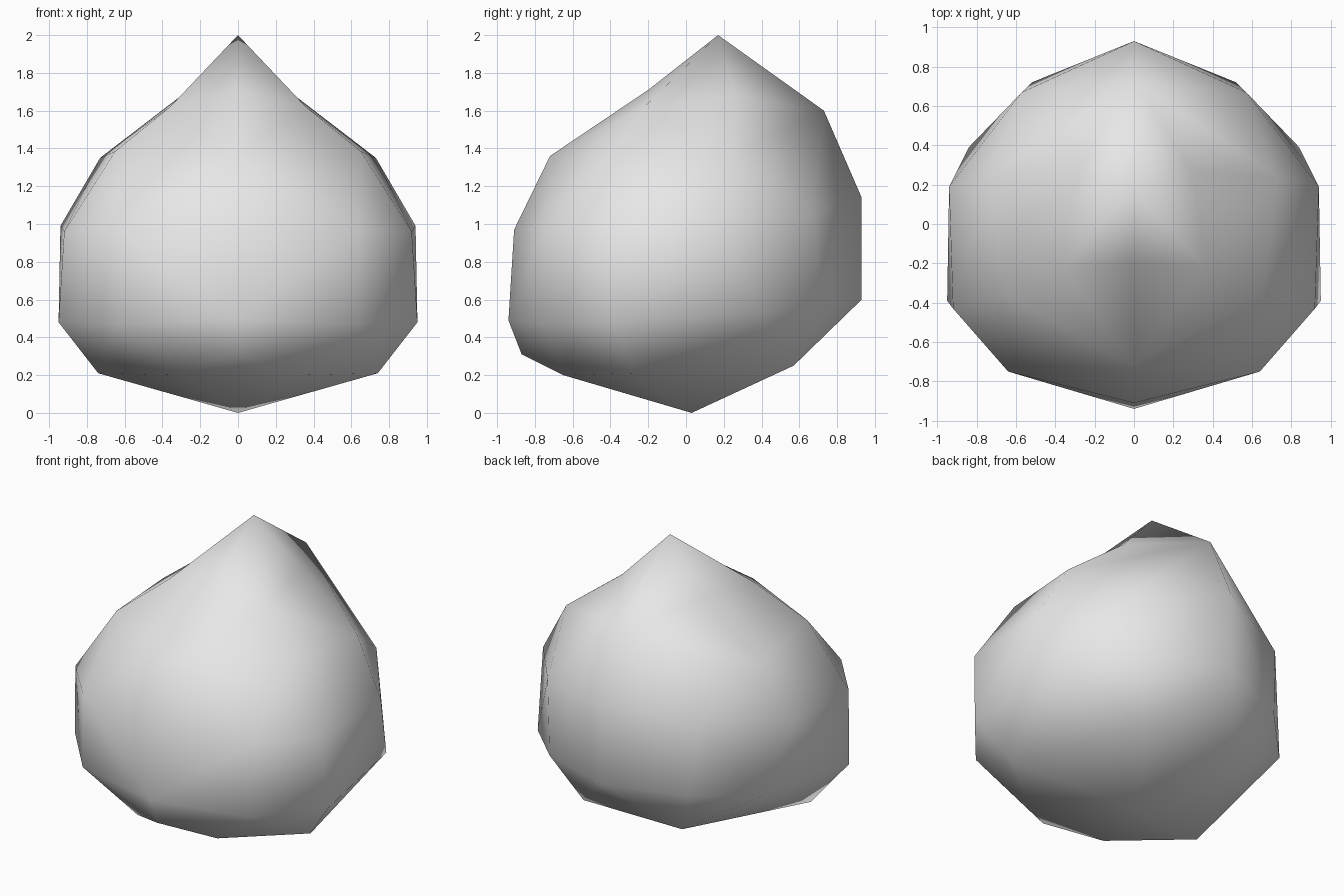
import bpy
import bmesh

cube = bpy.data.objects.get("Cube")
if cube:
    bpy.data.objects.remove(cube, do_unlink=True)

# Pale grey material
grey = bpy.data.materials.new("pale_grey")
grey.use_nodes = True
colour = (0.8, 0.8, 0.8, 1.0)
grey.diffuse_color = colour
grey.node_tree.nodes["Principled BSDF"].inputs["Base Color"].default_value = colour

# Centre line profile: (y, z), without the tip
CENTRE = [(-0.20, 1.71), (-0.72, 1.36), (-0.91, 0.97), (-0.94, 0.49), (-0.87, 0.31),
          (0.03, 0.0), (0.93, 0.60), (0.93, 1.14), (0.73, 1.60)]
# Side points, mirrored to both sides, from the shoulder of the tip downwards
SIDE = [(0.30, 0.26, 1.68), (0.36, -0.22, 1.62),
        (0.65, -0.37, 1.385), (0.73, 0.24, 1.35),
        (0.57, 0.67, 1.06), (0.94, 0.19, 0.99), (0.92, -0.43, 0.96), (0.64, -0.75, 0.97),
        (0.52, 0.72, 0.57), (0.84, 0.39, 0.53), (0.95, -0.39, 0.48), (0.64, -0.75, 0.47),
        (0.37, 0.57, 0.25), (0.74, -0.28, 0.21), (0.30, -0.65, 0.20)]
TIP = (0.0, 0.17, 2.0)

# Rounded body: a low-poly skin around the mirrored points
bm = bmesh.new()
for y, z in CENTRE:
    bm.verts.new((0, y, z))
for x, y, z in SIDE:
    for side in (1, -1):
        bm.verts.new((side * x, y, z))
bmesh.ops.convex_hull(bm, input=bm.verts[:])
bmesh.ops.delete(bm, geom=[v for v in bm.verts if not v.link_faces], context="VERTS")

# Pointed tip: open the cap and draw its rim up to one point
cap = [f for f in bm.faces if all(v.co.z > 1.59 for v in f.verts)]
bmesh.ops.delete(bm, geom=cap, context="FACES")
rim = [e for e in bm.edges if e.is_boundary]
tip = bm.verts.new(TIP)
for edge in rim:
    bm.faces.new((*edge.verts, tip))
bmesh.ops.recalc_face_normals(bm, faces=bm.faces[:])
for face in bm.faces:
    face.smooth = True

mesh = bpy.data.meshes.new("pointed_body")
bm.to_mesh(mesh)
bm.free()
mesh.materials.append(grey)
body = bpy.data.objects.new("pointed_body", mesh)
bpy.context.collection.objects.link(body)
